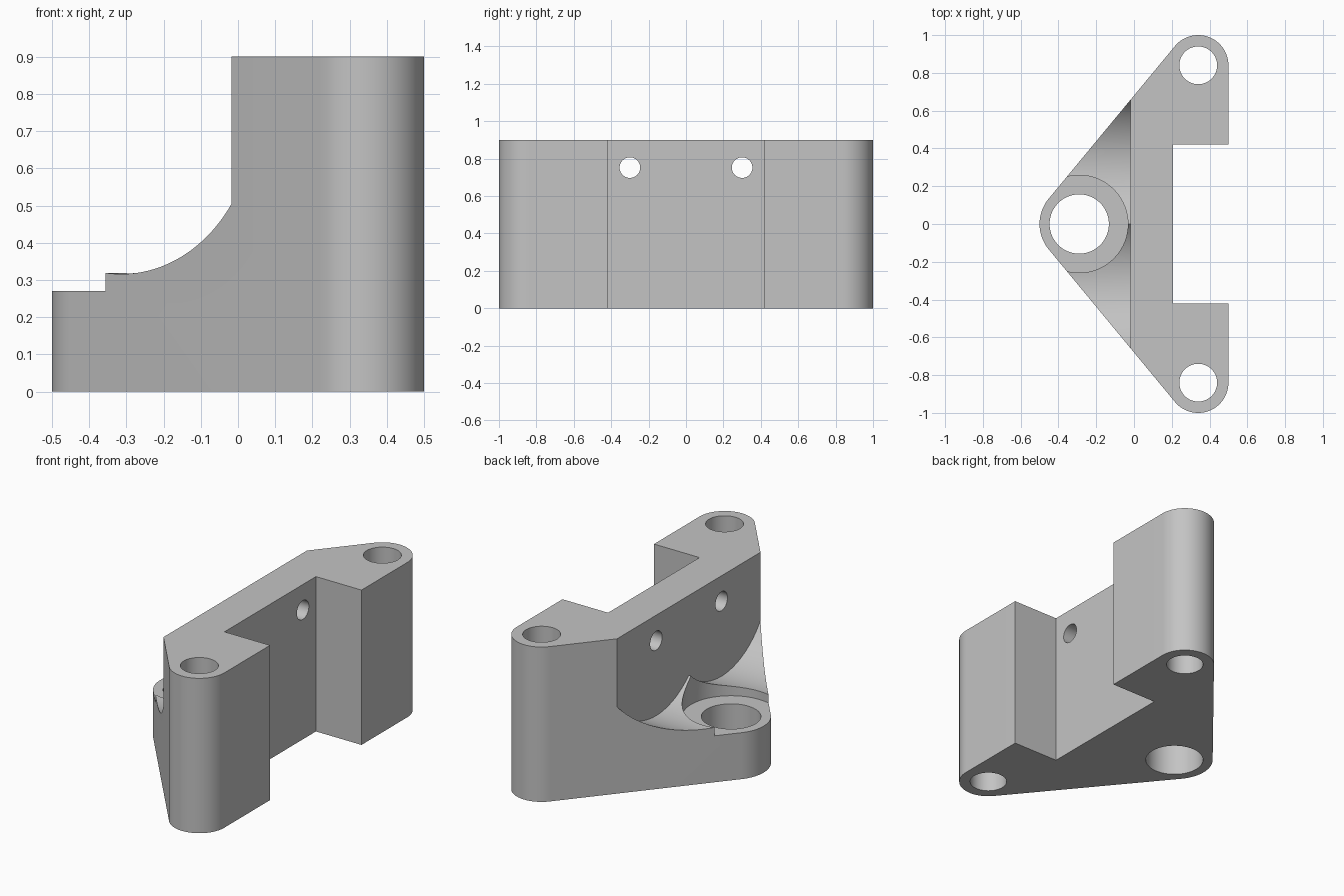
import bpy, bmesh
from math import sin, cos, asin, acos, atan2, hypot, radians, degrees
from mathutils import Vector

cube = bpy.data.objects.get("Cube")
if cube:
    bpy.data.objects.remove(cube, do_unlink=True)

HEIGHT = 0.9
NOSE = (-0.29, 0.0, 0.21)      # x, y, radius of the front boss
ARM = (0.34, 0.84, 0.16)       # x, y, radius of each arm end
BACK, NOTCH_X, NOTCH_Y = 0.5, 0.207, 0.42
WALL_X = -0.018
BOLT_Y, BOLT_Z = 0.3, 0.752
SCOOP_R = 0.436


def arc(cx, cy, r, start, end, steps):
    """Points on an arc, angles in degrees."""
    angles = [radians(start + (end - start) * i / steps) for i in range(steps + 1)]
    return [(cx + r * cos(a), cy + r * sin(a)) for a in angles]


def prism(name, profile, low, high, axis="Z"):
    """Extrude a closed outline along Z, or a (y, z) outline along X."""
    bm = bmesh.new()
    place = (lambda u, v: (u, v, low)) if axis == "Z" else (lambda u, v: (low, u, v))
    face = bm.faces.new([bm.verts.new(place(u, v)) for u, v in profile])
    side = bmesh.ops.extrude_face_region(bm, geom=[face])["geom"]
    step = Vector((0, 0, high - low)) if axis == "Z" else Vector((high - low, 0, 0))
    bmesh.ops.translate(bm, vec=step, verts=[g for g in side if isinstance(g, bmesh.types.BMVert)])
    bmesh.ops.recalc_face_normals(bm, faces=bm.faces)
    mesh = bpy.data.meshes.new(name)
    bm.to_mesh(mesh)
    bm.free()
    obj = bpy.data.objects.new(name, mesh)
    bpy.context.collection.objects.link(obj)
    return obj


def circle(x, y, r):
    return arc(x, y, r, 0, 360, 72)[:-1]


def cut(target, cutter):
    """Subtract the cutter, then discard it."""
    cutter.hide_render = True
    mod = target.modifiers.new("cut", "BOOLEAN")
    mod.operation, mod.solver, mod.object = "DIFFERENCE", "EXACT", cutter
    bpy.context.view_layer.objects.active = target
    bpy.ops.object.modifier_apply(modifier=mod.name)
    bpy.data.objects.remove(cutter, do_unlink=True)


# Body: rounded triangle with a notch in its back
dx, dy = ARM[0] - NOSE[0], ARM[1] - NOSE[1]
tangent = degrees(atan2(dy, dx) + acos((NOSE[2] - ARM[2]) / hypot(dx, dy)))
outline = arc(*ARM, 0, tangent, 32)
outline += arc(*NOSE, tangent, 360 - tangent, 24)
outline += arc(ARM[0], -ARM[1], ARM[2], 360 - tangent, 360, 32)
outline += [(BACK, -NOTCH_Y), (NOTCH_X, -NOTCH_Y), (NOTCH_X, NOTCH_Y), (BACK, NOTCH_Y)]
body = prism("bracket_body", outline, 0, HEIGHT)

# Twin round scoops that clear the bolt holes and meet in a ridge
ridge = 270 - degrees(asin(BOLT_Y / SCOOP_R))
half = arc(BOLT_Y, BOLT_Z, SCOOP_R, 360, ridge, 48)
scoops = [(BOLT_Y + SCOOP_R, 1)] + half
scoops += [(-y, z) for y, z in reversed(half[:-1])] + [(-BOLT_Y - SCOOP_R, 1)]
cut(body, prism("scoop_cutter", scoops, -1, WALL_X, "X"))

# Counterbore and large hole in the nose
cut(body, prism("counterbore_cutter", circle(NOSE[0], 0, 0.258), 0.27, 1))
cut(body, prism("nose_hole_cutter", circle(NOSE[0], 0, 0.157), -0.1, 1))

# Upright holes in the arms and level bolt holes through the wall
for side in (-1, 1):
    cut(body, prism("arm_hole_cutter", circle(ARM[0], side * ARM[1], 0.1), -0.1, 1))
    cut(body, prism("bolt_hole_cutter", circle(side * BOLT_Y, BOLT_Z, 0.055), -0.6, 0.6, "X"))

# Colour and shading
grey = bpy.data.materials.new("plain_grey")
grey.use_nodes = True
colour = (0.55, 0.55, 0.55, 1)
grey.diffuse_color = colour
grey.node_tree.nodes["Principled BSDF"].inputs["Base Color"].default_value = colour
body.data.materials.clear()
body.data.materials.append(grey)
bpy.ops.object.select_all(action="DESELECT")
body.select_set(True)
bpy.context.view_layer.objects.active = body
bpy.ops.object.shade_smooth_by_angle(angle=radians(25))
